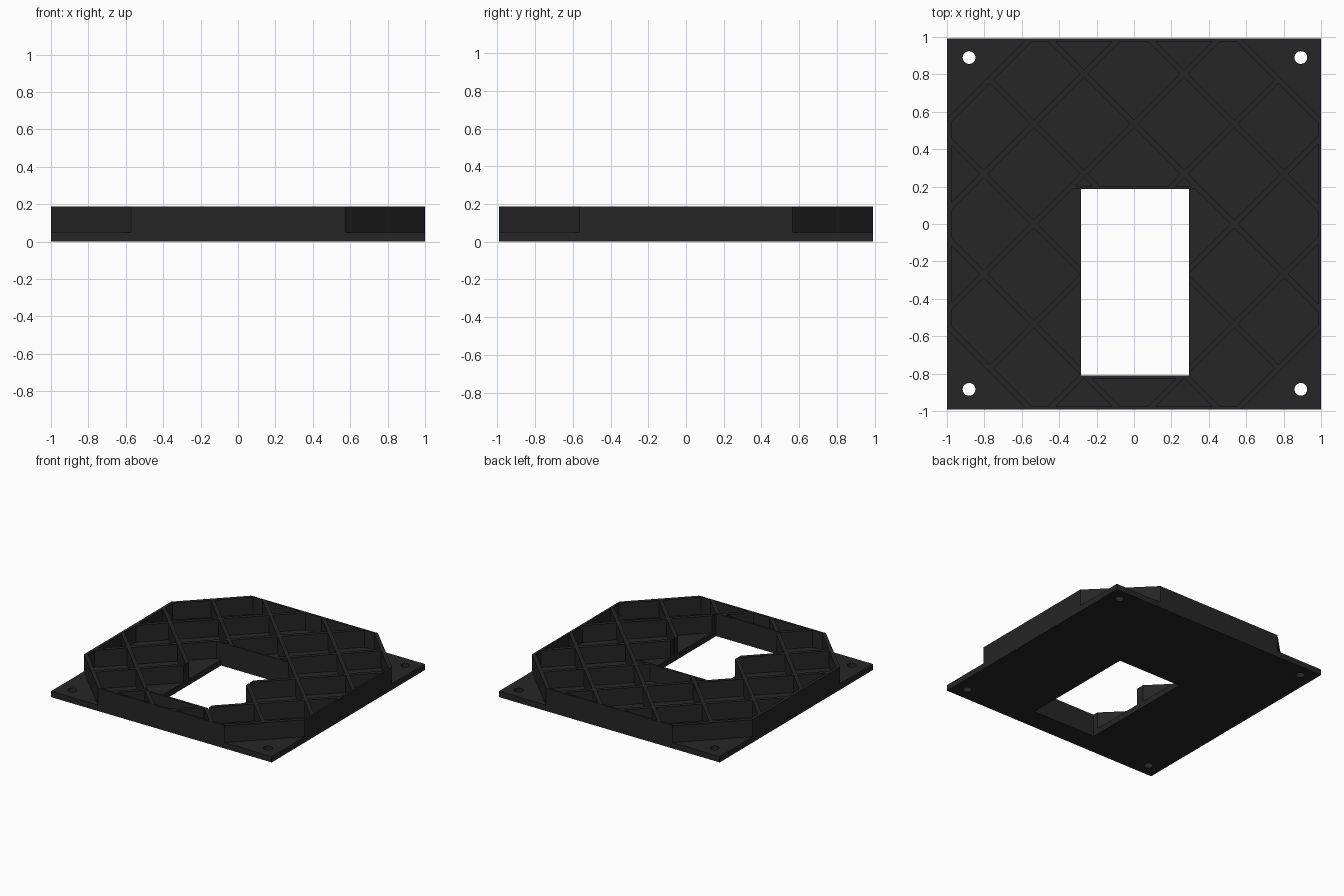
import bpy, bmesh, math
from mathutils import Vector

if "Cube" in bpy.data.objects:
    bpy.data.objects.remove(bpy.data.objects["Cube"])

HX, HY = 1.0, 0.992            # half size of the plate
FLOOR, TOP = 0.048, 0.187      # plate thickness, rib height
WX0, WX1, WY0, WY1 = -0.283, 0.294, -0.81, 0.187   # window
PITCH, RIB, EDGE, CORNER = 0.535, 0.03, 0.016, 1.565
HALF = RIB / 2 * math.sqrt(2)  # half rib width measured along x

mat = bpy.data.materials.new("charcoal plastic")
mat.diffuse_color = (0.019, 0.019, 0.019, 1)
mat.use_nodes = True
mat.node_tree.nodes["Principled BSDF"].inputs["Base Color"].default_value = mat.diffuse_color


def finish(name, bm):
    mesh = bpy.data.meshes.new(name)
    bmesh.ops.recalc_face_normals(bm, faces=bm.faces)
    bm.to_mesh(mesh)
    bm.free()
    mesh.materials.append(mat)
    obj = bpy.data.objects.new(name, mesh)
    bpy.context.collection.objects.link(obj)
    return obj


def box(bm, x0, x1, y0, y1, z0, z1):
    verts = bmesh.ops.create_cube(bm, size=1)["verts"]
    for v in verts:
        v.co = Vector(((x0, x1)[v.co.x > 0], (y0, y1)[v.co.y > 0], (z0, z1)[v.co.z > 0]))


def cut(bm, normal, dist, trim=False):
    n = Vector(normal)
    bmesh.ops.bisect_plane(bm, geom=bm.verts[:] + bm.edges[:] + bm.faces[:],
                           plane_co=n * dist / n.length_squared, plane_no=n,
                           clear_outer=trim, dist=1e-5)


# Base plate with the window and four screw holes
bm = bmesh.new()
box(bm, -HX, HX, -HY, HY, 0, FLOOR)
plate = finish("base_plate", bm)

bm = bmesh.new()
box(bm, WX0, WX1, WY0, WY1, -0.1, 0.3)
for sx in (-1, 1):
    for sy in (-1, 1):
        r = bmesh.ops.create_cone(bm, cap_ends=True, segments=32, radius1=0.034,
                                  radius2=0.034, depth=0.4)
        bmesh.ops.translate(bm, verts=r["verts"], vec=(0.005 + sx * 0.887, 0.003 + sy * 0.887, 0))
cutter = finish("hole_cutter", bm)
cutter.hide_render = True
cutter.hide_set(True)
mod = plate.modifiers.new("holes", "BOOLEAN")
mod.operation = "DIFFERENCE"
mod.solver = "EXACT"
mod.object = cutter

# Rib lattice: split an octagon along every rib edge, keep the rib cells, raise them
bm = bmesh.new()
bmesh.ops.create_grid(bm, x_segments=1, y_segments=1, size=1)
for v in bm.verts:
    v.co = Vector((v.co.x * HX, v.co.y * HY, FLOOR))
diagonals = ((1, 1, 0), (1, -1, 0))
for d in diagonals:
    for s in (-1, 1):
        n = Vector(d) * s
        cut(bm, n, CORNER, True)
        cut(bm, n, CORNER - 2 * HALF)
    for k in range(-2, 3):
        for s in (-1, 1):
            cut(bm, d, k * PITCH + s * HALF)
for x in (-HX + EDGE * 1.5, HX - EDGE, WX0, WX1):
    cut(bm, (1, 0, 0), x)
for y in (-HY + EDGE, HY - EDGE, WY0 - EDGE, WY0, WY1, WY1 + EDGE):
    cut(bm, (0, 1, 0), y)


def is_solid(p):
    if WX0 < p.x < WX1 and WY0 < p.y < WY1:
        return False
    if not (-HX + EDGE * 1.5 < p.x < HX - EDGE and abs(p.y) < HY - EDGE):
        return True                                   # outer wall
    if WY1 < p.y < WY1 + EDGE and abs(p.x) < 0.35:
        return True                                   # back window wall
    if WY0 - EDGE < p.y < WY0 and WX0 < p.x < WX1:
        return True                                   # front window wall
    for t in (p.x + p.y, p.x - p.y):
        if abs(t) > CORNER - 2 * HALF:
            return True                               # corner walls
        if abs(t - round(t / PITCH) * PITCH) < HALF and abs(t) < 2.4 * PITCH:
            return True                               # diagonal ribs
    return False


drop = [f for f in bm.faces if not is_solid(f.calc_center_median())]
bmesh.ops.delete(bm, geom=drop, context="FACES")
ext = bmesh.ops.extrude_face_region(bm, geom=bm.faces[:], use_keep_orig=True)
bmesh.ops.translate(bm, vec=(0, 0, TOP - FLOOR),
                    verts=[g for g in ext["geom"] if isinstance(g, bmesh.types.BMVert)])
finish("rib_lattice", bm)
